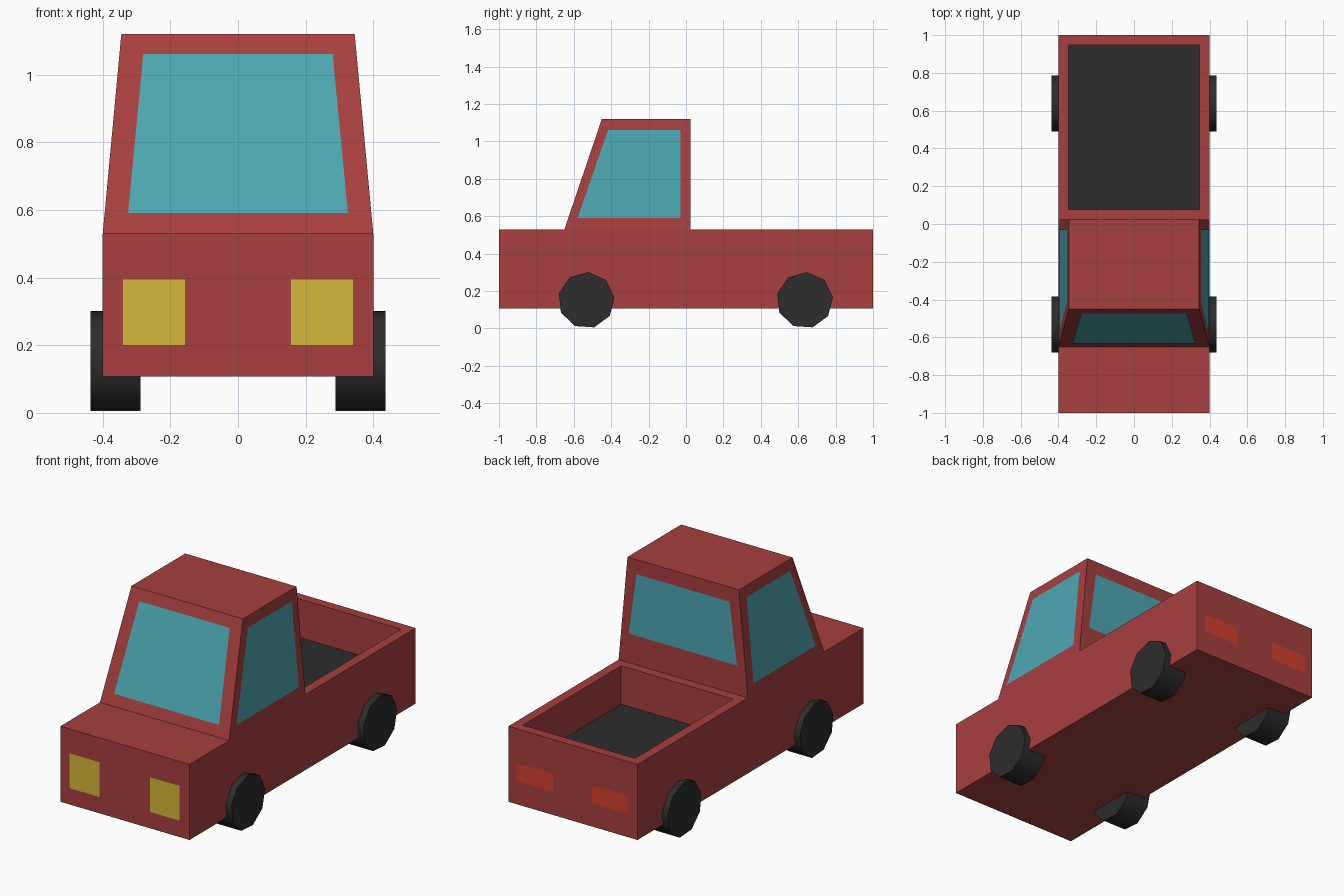
import bpy, bmesh, math
from mathutils import Vector, Matrix

if "Cube" in bpy.data.objects:
    bpy.data.objects.remove(bpy.data.objects["Cube"])


def material(name, rgb):
    m = bpy.data.materials.new(name)
    m.diffuse_color = (*rgb, 1)
    m.use_nodes = True
    m.node_tree.nodes["Principled BSDF"].inputs["Base Color"].default_value = m.diffuse_color
    return m


RED = material("red paint", (0.39, 0.05, 0.05))
GLASS = material("teal glass", (0.075, 0.39, 0.45))
YELLOW = material("yellow headlight", (0.66, 0.48, 0.042))
ORANGE = material("orange tail light", (0.66, 0.053, 0.025))
BLACK = material("black rubber", (0.026, 0.026, 0.026))

W, Z0, Z1, ROOF = 0.40, 0.107, 0.53, 1.12      # half width, underside, deck, roof
CAB_FRONT, CAB_BACK, ROOF_FRONT, ROOF_W = -0.65, 0.025, -0.45, 0.345


def add_object(name, bm, *mats):
    me = bpy.data.meshes.new(name)
    bm.to_mesh(me)
    bm.free()
    for m in mats:
        me.materials.append(m)
    ob = bpy.data.objects.new(name, me)
    bpy.context.collection.objects.link(ob)
    return ob


def plate(name, corners, normal, mat):
    """Thin painted panel, lifted slightly off the surface."""
    bm = bmesh.new()
    n = Vector(normal).normalized()
    face = bm.faces.new([bm.verts.new(Vector(c) + n * 0.003) for c in corners])
    face.normal_update()
    if face.normal.dot(n) < 0:
        face.normal_flip()
    return add_object(name, bm, mat)


# Body: box split into hood, cab and bed sections
bm = bmesh.new()
bmesh.ops.create_cube(bm, size=1, matrix=Matrix.Translation((0, 0, (Z0 + Z1) / 2))
                      @ Matrix.Diagonal((2 * W, 2, Z1 - Z0, 1)))
for y in (CAB_FRONT, CAB_BACK):
    bmesh.ops.bisect_plane(bm, geom=bm.verts[:] + bm.edges[:] + bm.faces[:],
                           plane_co=(0, y, 0), plane_no=(0, 1, 0))
bm.normal_update()
hood, cab, bed = sorted((f for f in bm.faces if f.normal.z > 0.9),
                        key=lambda f: f.calc_center_median().y)

# Load bed: inset and sunk, with a dark floor
bmesh.ops.inset_region(bm, faces=[bed], thickness=0.075)
floor = bmesh.ops.extrude_discrete_faces(bm, faces=[bed])["faces"][0]
bmesh.ops.translate(bm, verts=floor.verts, vec=(0, 0, -0.215))
floor.material_index = 1

# Cab: raised from the middle section and tapered to the roof
roof = bmesh.ops.extrude_discrete_faces(bm, faces=[cab])["faces"][0]
for v in roof.verts:
    v.co.x = math.copysign(ROOF_W, v.co.x)
    v.co.z = ROOF
    if v.co.y < -0.3:
        v.co.y = ROOF_FRONT
bmesh.ops.recalc_face_normals(bm, faces=bm.faces[:])
add_object("body", bm, RED, BLACK)


def slope(a, b, z):
    return a + (b - a) * (z - Z1) / (ROOF - Z1)


def wide_window(name, y_low, y_high, low, high, normal):
    """Window across the cab; low and high are (half width, z)."""
    (wl, zl), (wh, zh) = low, high
    yl, yh = slope(y_low, y_high, zl), slope(y_low, y_high, zh)
    plate(name, [(-wl, yl, zl), (wl, yl, zl), (wh, yh, zh), (-wh, yh, zh)], normal, GLASS)


# Windscreen and rear window
wide_window("windscreen", CAB_FRONT, ROOF_FRONT, (0.325, 0.59), (0.28, 1.06), (0, -0.59, 0.2))
wide_window("rear_window", CAB_BACK, CAB_BACK, (0.335, 0.695), (0.288, 1.04), (0, 1, 0))

for s, side in ((-1, "right"), (1, "left")):
    # Side windows
    outline = [(-0.58, 0.59), (-0.03, 0.59), (-0.03, 1.06), (-0.417, 1.06)]
    plate("side_window_" + side, [(s * slope(W, ROOF_W, z), y, z) for y, z in outline],
          (s * 0.59, 0, 0.055), GLASS)
    # Headlights and tail lights
    for name, y, x0, x1, z0, z1, mat in (
            ("headlight_", -1, 0.157, 0.34, 0.20, 0.395, YELLOW),
            ("tail_light_", 1, 0.12, 0.347, 0.24, 0.34, ORANGE)):
        plate(name + side, [(s * x0, y, z0), (s * x1, y, z0), (s * x1, y, z1), (s * x0, y, z1)],
              (0, y, 0), mat)
    # Wheels: nine-sided, smooth tread with flat caps
    for end, y in (("front", -0.533), ("rear", 0.635)):
        bm = bmesh.new()
        bmesh.ops.create_cone(bm, cap_ends=True, segments=9, radius1=0.151, radius2=0.151,
                              depth=0.147)
        # lay the axle along x, then turn so a corner sits near the top
        rot = Matrix.Rotation(math.radians(-4), 4, 'X') @ Matrix.Rotation(math.radians(90), 4, 'Y')
        top = max((rot @ v.co for v in bm.verts), key=lambda c: c.z)
        turn = math.radians(86) - math.atan2(top.z, top.y)
        bmesh.ops.transform(bm, verts=bm.verts[:], matrix=Matrix.Translation((s * 0.3625, y, 0.151))
                            @ Matrix.Rotation(turn, 4, 'X') @ rot)
        for f in bm.faces:
            f.smooth = len(f.verts) == 4
        for e in bm.edges:
            e.smooth = all(f.smooth for f in e.link_faces)
        add_object(end + "_wheel_" + side, bm, BLACK)
